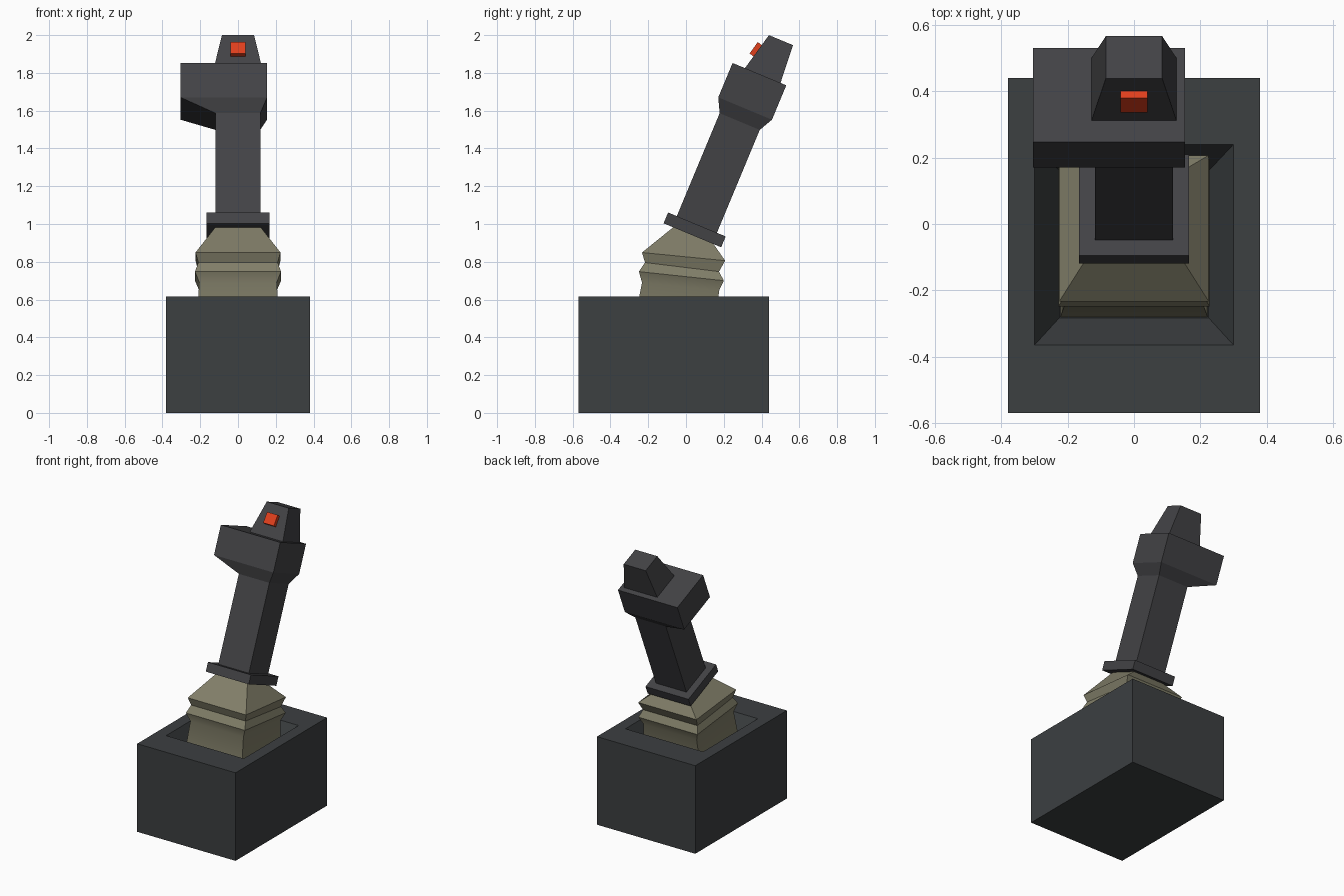
import bpy, math
from mathutils import Matrix

if "Cube" in bpy.data.objects:
    bpy.data.objects.remove(bpy.data.objects["Cube"])


def material(name, rgb):
    m = bpy.data.materials.new(name)
    m.diffuse_color = (*rgb, 1)
    m.use_nodes = True
    m.node_tree.nodes["Principled BSDF"].inputs["Base Color"].default_value = m.diffuse_color
    return m


HOUSING = material("housing_grey", (0.045, 0.050, 0.053))
GRIP = material("grip_grey", (0.055, 0.055, 0.060))
RUBBER = material("rubber_olive", (0.22, 0.21, 0.14))
RED = material("button_red", (0.75, 0.05, 0.012))


def loft(name, rings, mat, matrix=Matrix()):
    """Skin rectangular rings (x0, x1, front y, front z, back y, back z), capped."""
    verts, faces = [], [(3, 2, 1, 0)]
    for x0, x1, yf, zf, yb, zb in rings:
        verts += [(x0, yf, zf), (x1, yf, zf), (x1, yb, zb), (x0, yb, zb)]
    for r in range(len(rings) - 1):
        a = 4 * r
        faces += [(a + i, a + (i + 1) % 4, a + 4 + (i + 1) % 4, a + 4 + i) for i in range(4)]
    n = len(verts)
    faces.append((n - 4, n - 3, n - 2, n - 1))
    mesh = bpy.data.meshes.new(name)
    mesh.from_pydata(verts, [], faces)
    mesh.materials.append(mat)
    ob = bpy.data.objects.new(name, mesh)
    bpy.context.collection.objects.link(ob)
    ob.matrix_world = matrix
    return ob


def flat(x0, x1, y0, y1, z):
    return (x0, x1, y0, z, y1, z)


# Housing box with a funnel-shaped well in the top
loft("housing", [
    flat(-0.38, 0.38, -0.57, 0.44, 0),
    flat(-0.38, 0.38, -0.57, 0.44, 0.615),
    flat(-0.30, 0.30, -0.365, 0.24, 0.615),
    flat(-0.225, 0.225, -0.283, 0.16, 0.45),
], HOUSING)

# Pleated rubber boot leaning with the stick
boot = loft("rubber_boot", [
    (-0.222, 0.222, -0.28, 0.45, 0.158, 0.45),
    (-0.205, 0.205, -0.233, 0.69, 0.175, 0.647),
    (-0.228, 0.228, -0.249, 0.748, 0.20, 0.70),
    (-0.21, 0.21, -0.217, 0.796, 0.175, 0.748),
    (-0.225, 0.225, -0.233, 0.849, 0.207, 0.806),
    (-0.12, 0.12, -0.067, 0.983, 0.145, 0.895),
], RUBBER)
bpy.context.view_layer.objects.active = boot
boot.select_set(True)
bpy.ops.object.shade_smooth_by_angle(angle=math.radians(30))

# Frame of the tilted stick, origin at the collar top
tilt = Matrix.Translation((0, 0.0575, 0.9975)) @ Matrix.Rotation(math.radians(-22.6), 4, "X")

# Collar
loft("collar", [flat(-0.166, 0.166, -0.165, 0.165, z) for z in (-0.062, 0)], GRIP, tilt)

# Grip flaring into the offset head
loft("grip", [
    flat(-0.118, 0.118, -0.115, 0.115, 0),
    flat(-0.118, 0.118, -0.115, 0.115, 0.59),
    flat(-0.305, 0.154, -0.154, 0.154, 0.665),
    flat(-0.305, 0.154, -0.154, 0.154, 0.862),
], GRIP, tilt)

# Tapered cap on the head
loft("top_cap", [
    flat(-0.128, 0.128, -0.083, 0.121, 0.862),
    flat(-0.085, 0.085, -0.033, 0.105, 1.072),
], GRIP, tilt)

# Button lying on the sloped cap front
slope = tilt @ Matrix.Translation((0, -0.0565, 0.973)) @ Matrix.Rotation(math.radians(-13.4), 4, "X")
loft("button", [flat(-0.041, 0.041, -0.026, 0.01, z) for z in (-0.037, 0.037)], RED, slope)
